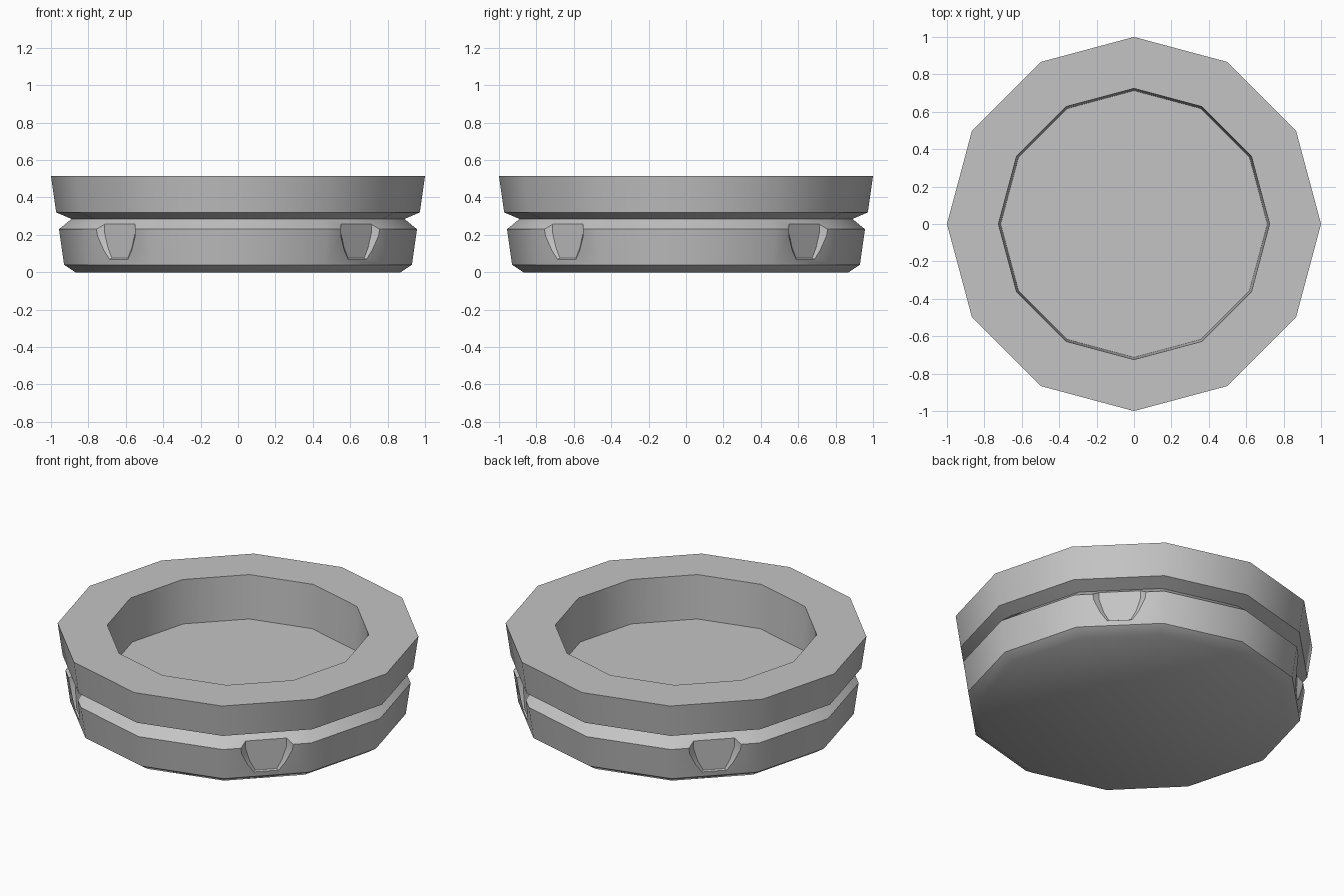
import bpy, bmesh, math

if "Cube" in bpy.data.objects:
    bpy.data.objects.remove(bpy.data.objects["Cube"])

SIDES = 12

gray = bpy.data.materials.new("plain_gray")
gray.diffuse_color = (0.55, 0.55, 0.55, 1)
gray.use_nodes = True
gray.node_tree.nodes["Principled BSDF"].inputs["Base Color"].default_value = gray.diffuse_color


def make_object(name, bm):
    bmesh.ops.recalc_face_normals(bm, faces=bm.faces[:])
    mesh = bpy.data.meshes.new(name)
    bm.to_mesh(mesh)
    bm.free()
    mesh.materials.append(gray)
    obj = bpy.data.objects.new(name, mesh)
    bpy.context.collection.objects.link(obj)
    return obj


# Grooved dish: twelve-sided rings (radius, height) from the base up and down into the recess
profile = [(0.87, 0), (0.93, 0.04), (0.957, 0.23), (0.89, 0.285),
           (0.972, 0.32), (1.0, 0.515), (0.725, 0.515), (0.713, 0.25)]
bm = bmesh.new()
rings = []
for r, z in profile:
    rings.append([bm.verts.new((r * math.cos(2 * math.pi * i / SIDES),
                                r * math.sin(2 * math.pi * i / SIDES), z))
                  for i in range(SIDES)])
for a, b in zip(rings, rings[1:]):
    for i in range(SIDES):
        j = (i + 1) % SIDES
        bm.faces.new((a[i], a[j], b[j], b[i]))
bm.faces.new(rings[0])
bm.faces.new(rings[-1])
dish = make_object("dish", bm)

# Grip notch cutters: tapered blocks on the four diagonal sides of the lower band
# (half width, height) of the notch outline, widened outward
outline = [(0.06, 0.075), (0.09, 0.13), (0.115, 0.21), (0.115, 0.278)]
bm = bmesh.new()
for k in range(4):
    ang = math.radians(45 + 90 * k)
    c, s = math.cos(ang), math.sin(ang)
    loops = []
    for dist, grow, drop in ((0.893, 0, 0), (0.99, 0.10, 0.06)):
        pts = [(w + grow, z - (drop if z < 0.25 else 0)) for w, z in outline]
        pts += [(-w, z) for w, z in reversed(pts)]
        loops.append([bm.verts.new((dist * c - t * s, dist * s + t * c, z))
                      for t, z in pts])
    a, b = loops
    bm.faces.new(a)
    bm.faces.new(b)
    for i in range(len(a)):
        j = (i + 1) % len(a)
        bm.faces.new((a[i], a[j], b[j], b[i]))
cutter = make_object("notch_cutter", bm)
cutter.hide_render = True

# Cut the notches and bake the result
mod = dish.modifiers.new("notches", 'BOOLEAN')
mod.operation = 'DIFFERENCE'
mod.solver = 'EXACT'
mod.object = cutter
bpy.context.view_layer.objects.active = dish
dish.select_set(True)
bpy.ops.object.modifier_apply(modifier=mod.name)
bpy.data.objects.remove(cutter, do_unlink=True)

# Smooth around the sides, sharp at the bevels
bpy.ops.object.shade_smooth_by_angle(angle=math.radians(35))
